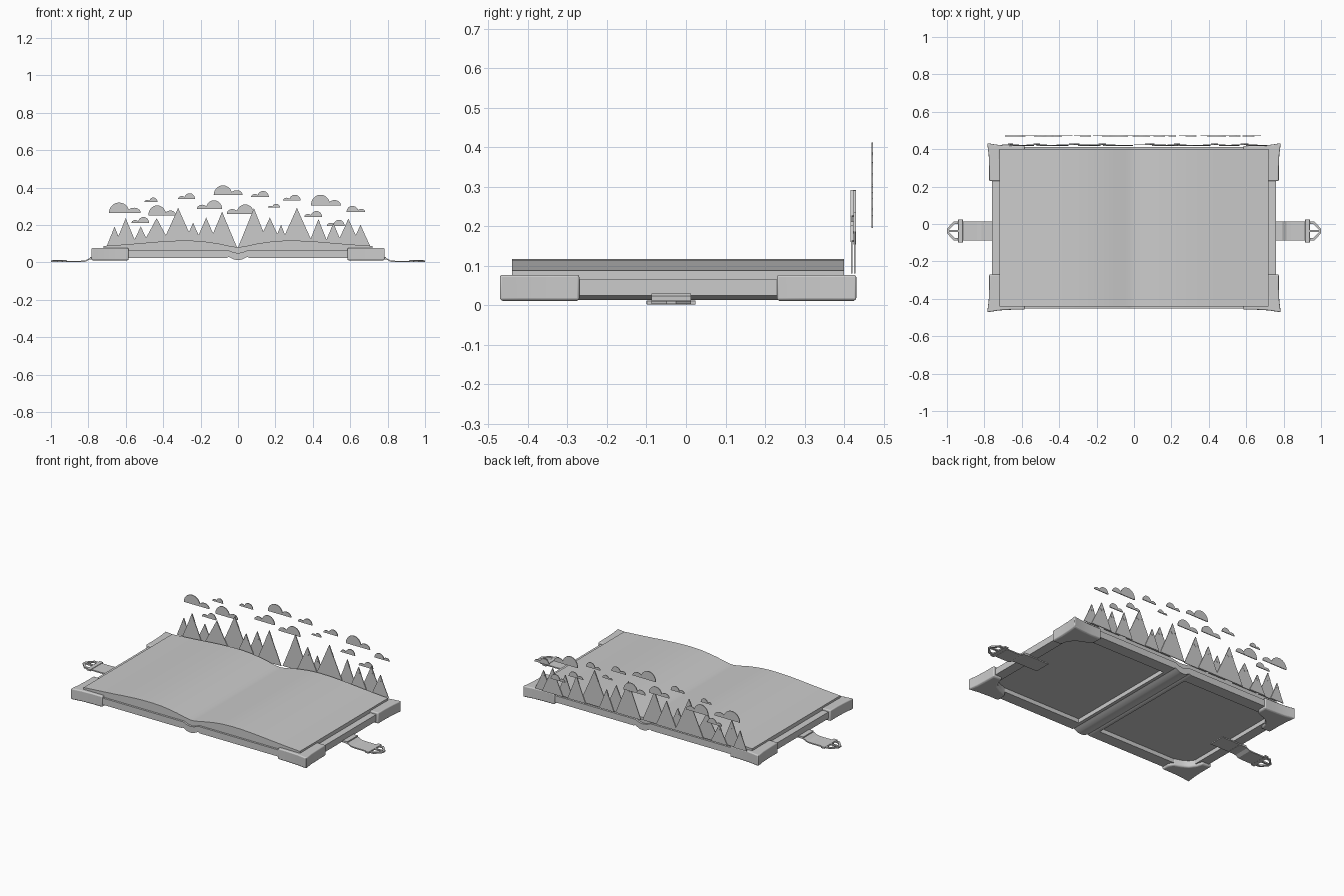
import bpy, bmesh, math

if "Cube" in bpy.data.objects:
    bpy.data.objects.remove(bpy.data.objects["Cube"])

YC = -0.02   # centre line of the book in y
SY = -0.0375  # centre line of the straps in y


def prism(name, pts, axis, lo, hi, bevel=0, smooth=False):
    """Extrude a 2D outline along an axis. axis y: pts are (x,z); axis z: pts are (x,y)."""
    bm = bmesh.new()
    if axis == 'y':
        vs = [bm.verts.new((a, lo, b)) for a, b in pts]
        d = (0, hi - lo, 0)
    else:
        vs = [bm.verts.new((a, b, lo)) for a, b in pts]
        d = (0, 0, hi - lo)
    f = bm.faces.new(vs)
    r = bmesh.ops.extrude_face_region(bm, geom=[f])
    bmesh.ops.translate(bm, vec=d, verts=[v for v in r['geom'] if isinstance(v, bmesh.types.BMVert)])
    bmesh.ops.recalc_face_normals(bm, faces=bm.faces)
    me = bpy.data.meshes.new(name)
    bm.to_mesh(me)
    bm.free()
    ob = bpy.data.objects.new(name, me)
    bpy.context.collection.objects.link(ob)
    if bevel:
        m = ob.modifiers.new("bevel", 'BEVEL')
        m.width, m.segments = bevel, 3
    if smooth:
        bpy.ops.object.select_all(action='DESELECT')
        ob.select_set(True)
        bpy.context.view_layer.objects.active = ob
        bpy.ops.object.shade_smooth_by_angle(angle=math.radians(30))
    return ob


def box(name, x0, x1, y0, y1, z0, z1, bevel=0):
    return prism(name, [(x0, y0), (x1, y0), (x1, y1), (x0, y1)], 'z', z0, z1, bevel)


def mirrored(half):
    """Complete a left-right symmetric line from its x >= 0 half, ordered left to right."""
    return [(-x, z) for x, z in reversed(half) if x > 0] + half


# Cover boards, bent down into the spine
top = mirrored([(0, .05), (.025, .054), (.05, .065), (.76, .065)])
bottom = mirrored([(0, .013), (.02, .015), (.04, .025), (.05, .03), (.06, .025),
                   (.075, .025), (.075, .05), (.76, .05)])
prism("cover", top + bottom[::-1], 'y', YC - .432, YC + .432, smooth=True)

# Raised rim around the underside of each board
for s, side in ((1, "right"), (-1, "left")):
    x = sorted((s * .70, s * .76))
    box("cover_rim_outer_" + side, *x, YC - .432, YC + .432, .025, .051)
    x = sorted((s * .07, s * .705))
    for t, end in ((1, "back"), (-1, "front")):
        y = sorted((YC + t * .36, YC + t * .432))
        box(f"cover_rim_{end}_{side}", *x, *y, .025, .051)

# Page block with a wavy top
wave = [(0, .082), (.02, .084), (.05, .089), (.1, .1), (.15, .108), (.2, .114), (.26, .117),
        (.32, .1165), (.38, .114), (.45, .109), (.53, .102), (.62, .095), (.72, .088)]
base = mirrored([(0, .048), (.025, .053), (.05, .064), (.72, .064)])
prism("pages", mirrored(wave) + base[::-1], 'y', YC - .42, YC + .42, smooth=True)

# Flared corner guards
guard = [(.585, .438), (.65, .438), (.72, .442), (.785, .452), (.777, .39), (.774, .32), (.774, .25),
         (.715, .25), (.705, .29), (.68, .325), (.645, .345), (.60, .36), (.585, .385)]
for sx in (1, -1):
    for sy in (1, -1):
        n = ("back" if sy > 0 else "front") + ("_right" if sx > 0 else "_left")
        # lower plate, wrapped edge and top lip
        prism("corner_plate_" + n, [(sx * a, YC + sy * b) for a, b in guard], 'z', .010, .064,
              .01, True)
        lip = guard[:8] + [(.718, .415), (.585, .415)]
        prism("corner_lip_" + n, [(sx * a, YC + sy * b) for a, b in lip], 'z', .012, .077,
              .006, True)

# Straps and buckles
for s, side in ((1, "right"), (-1, "left")):
    path = [(.62, .026), (.775, .026), (.795, .022), (.815, .011), (.84, .009), (.915, .009)]
    outline = path + [(a, b - .007) for a, b in reversed(path)]
    prism("strap_" + side, [(s * a, b) for a, b in outline], 'y', SY - .05, SY + .05)
    x = sorted((s * .745, s * .79))
    box("strap_loop_" + side, *x, SY - .05, SY + .05, .018, .03)
    x = sorted((s * .915, s * .94))
    box("buckle_bar_" + side, *x, SY - .062, SY + .062, .002, .012, .002)
    # tapered open frame
    frame = [(.935, -.05), (.965, -.05), (1, -.012), (1, .012), (.965, .05), (.935, .05),
             (.935, .037), (.96, .037), (.988, .008), (.988, -.008), (.96, -.037), (.935, -.037)]
    prism("buckle_frame_" + side, [(s * a, SY + b) for a, b in frame], 'z', .003, .011)
    x = sorted((s * .935, s * .992))
    box("buckle_pin_" + side, *x, SY - .006, SY + .006, .004, .012)

# Mountains: centre, half width, peak height
mountains = [(-.66, .045, .19), (-.6, .065, .235), (-.52, .055, .19), (-.435, .085, .235),
             (-.32, .095, .29), (-.24, .06, .21), (-.17, .07, .238), (-.085, .08, .27),
             (.085, .085, .288), (.17, .075, .238), (.23, .05, .2), (.315, .095, .29),
             (.43, .06, .23), (.51, .055, .21), (.59, .07, .232), (.655, .055, .2)]
for i, (x, w, h) in enumerate(mountains):
    y = .425 if i % 2 == 0 else .418
    prism(f"mountain_{i}", [(x - w, .08), (x + w, .08), (x, h)], 'y', y, y + .004)
    # zigzag snow cap
    c = w * .3
    zb = h - (h - .08) * .3
    cap = [(x, h + .002), (x - c, zb), (x - c * .5, zb + .01), (x, zb - .004),
           (x + c * .5, zb + .01), (x + c, zb)]
    prism(f"snow_cap_{i}", cap, 'y', y - .0015, y + .0055)

# Clouds: left, right, base height, tall dome height, tall dome side
clouds = [(-.69, -.52, .265, .055, -1), (-.57, -.475, .21, .033, 1), (-.5, -.43, .322, .025, 1),
          (-.48, -.33, .25, .055, -1), (-.32, -.23, .34, .03, 1), (-.22, -.085, .285, .047, 1),
          (-.13, .025, .36, .052, -1), (-.06, .085, .26, .05, 1), (.07, .165, .35, .032, 1),
          (.16, .225, .293, .02, 1), (.24, .335, .33, .032, 1), (.355, .45, .243, .032, 1),
          (.39, .55, .305, .057, -1), (.475, .57, .195, .033, 1), (.58, .68, .27, .032, -1)]


def dome(cx, rx, z, h):
    return [(cx + rx * math.cos(math.pi * k / 14), z + h * math.sin(math.pi * k / 14))
            for k in range(15)]


for i, (a, b, z, h, s) in enumerate(clouds):
    w = b - a
    big = (a if s < 0 else b) - s * w * .32
    small = (b if s < 0 else a) + s * w * .21
    prism(f"cloud_{i}", dome(big, w * .32, z, h), 'y', .469, .474)
    prism(f"cloud_puff_{i}", dome(small, w * .21, z, h * .5), 'y', .4695, .4735)
